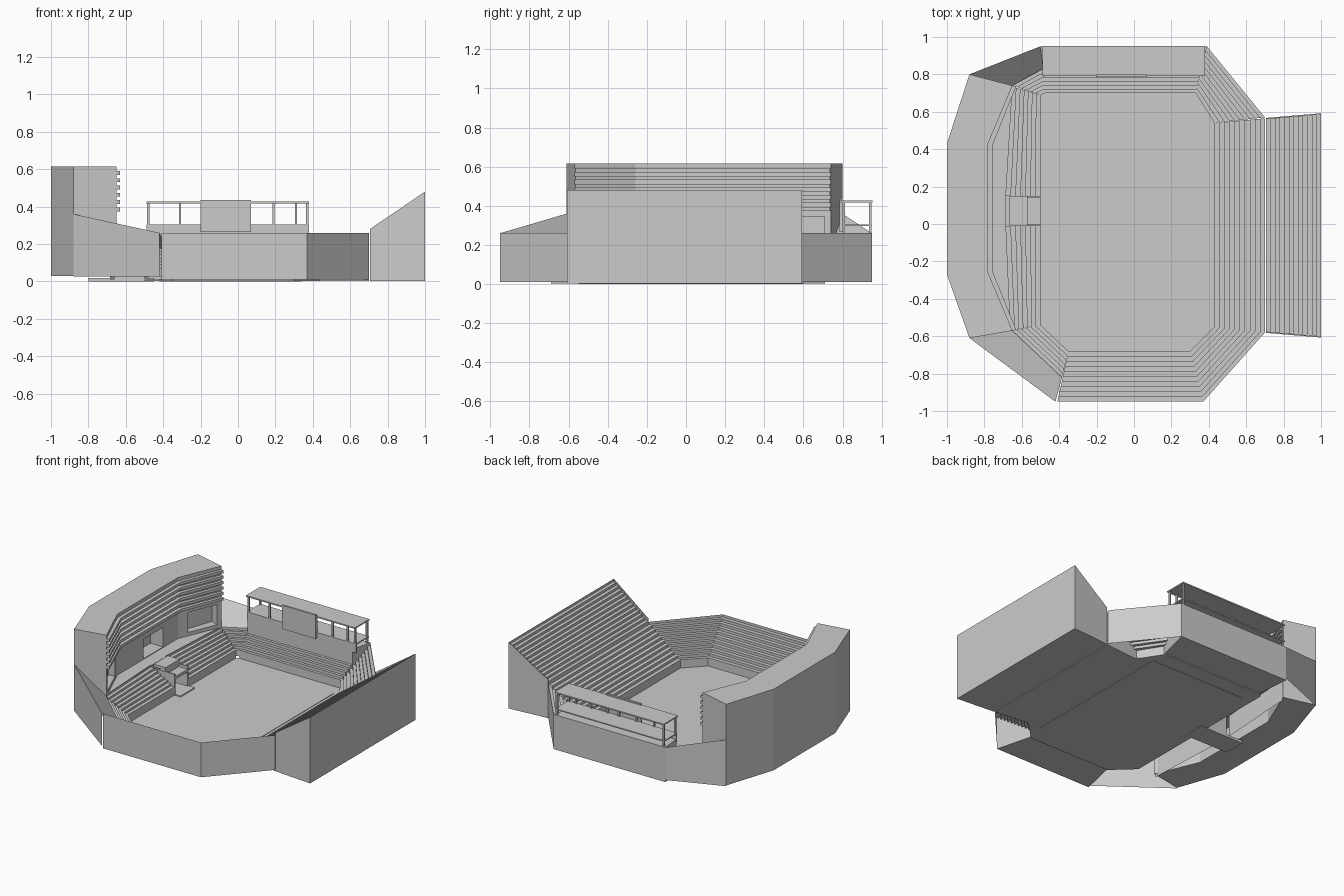
import bpy, bmesh
from mathutils import Vector

if "Cube" in bpy.data.objects:
    bpy.data.objects.remove(bpy.data.objects["Cube"])


def make(name, verts, faces):
    me = bpy.data.meshes.new(name)
    me.from_pydata(verts, [], faces)
    bm = bmesh.new()
    bm.from_mesh(me)
    bmesh.ops.recalc_face_normals(bm, faces=bm.faces)
    bm.to_mesh(me)
    bm.free()
    ob = bpy.data.objects.new(name, me)
    bpy.context.collection.objects.link(ob)
    return ob


def prism(name, pts, z0, z1):
    n = len(pts)
    v = [(x, y, z) for z in (z0, z1) for x, y in pts]
    f = [tuple(range(n)), tuple(range(n, 2 * n))]
    f += [(i, (i + 1) % n, n + (i + 1) % n, n + i) for i in range(n)]
    return make(name, v, f)


def box(name, x0, x1, y0, y1, z0, z1):
    return prism(name, [(x0, y0), (x1, y0), (x1, y1), (x0, y1)], z0, z1)


def stand(name, ins, outs, z0, z1, n, base=0.01, back=None, solid=True):
    """Stepped seating lofted between two end profiles; back = ((x, y, z), (x, y, z)) adds a sloped panel."""
    rows = []
    for k in range(2):
        a, b = Vector(ins[k]), Vector(outs[k])
        row = [(*a, base), (*a, z0)]
        for i in range(1, n + 1):
            p = a.lerp(b, i / n)
            row += [(*p, z0 + (z1 - z0) * (i - 1) / n), (*p, z0 + (z1 - z0) * i / n)]
        if back:
            row.append(back[k])
        row.append((row[-1][0], row[-1][1], base))
        rows.append(row)
    m = len(rows[0])
    f = [(i, i + 1, m + i + 1, m + i) for i in range(m - 1)]
    if solid:
        f += [(m - 1, 0, m, 2 * m - 1), tuple(range(m)), tuple(range(m, 2 * m))]
    return make(name, rows[0] + rows[1], f)


# Ground slab and raised pitch
prism("floor", [(-.5, -.55), (-.35, -.69), (.30, -.69), (.44, -.55),
                (.44, .54), (.33, .71), (-.48, .71), (-.5, .69)], .003, .010)
box("pitch", -.42, .34, -.55, .60, 0, .014)
box("tunnel_floor", -.80, -.45, -.01, .15, 0, .018)

# Right-hand stand: lower and upper tiers with flank walls
stand("right_lower_stand", [(.43, -.55), (.43, .54)], [(.70, -.58), (.70, .565)], .07, .26, 10, .003)
stand("right_upper_stand", [(.705, -.575), (.705, .56)], [(1, -.60), (1, .585)], .265, .48, 12, .003)
for s, ya, yb in ((-1, -.575, -.60), (1, .56, .585)):
    t = .007 * s
    q = [(.705, ya, .003), (1, yb, .003), (1, yb, .48), (.705, ya, .28)]
    v = q + [(x, y + t, z) for x, y, z in q]
    make("right_flank_wall", v, [(0, 1, 2, 3), (4, 5, 6, 7)] +
         [(i, (i + 1) % 4, 4 + (i + 1) % 4, 4 + i) for i in range(4)])

# Front stand and its corners
stand("front_stand", [(-.35, -.68), (.30, -.68)], [(-.41, -.95), (.37, -.95)], .07, .26, 10)
stand("front_right_corner", [(.30, -.68), (.43, -.55)], [(.37, -.95), (.70, -.58)], .07, .26, 10, solid=False)
stand("front_left_corner", [(-.50, -.54), (-.35, -.68)], [(-.65, -.57), (-.385, -.82)], .07, .175, 6, .025,
      ((-.88, -.61, .36), (-.42, -.95, .26)), False)

# Back stand, its terrace and its corners
stand("back_stand", [(-.48, .70), (.33, .70)], [(-.485, .80), (.355, .80)], .07, .17, 5)
prism("back_terrace", [(-.485, .80), (.355, .80), (.39, .95), (-.50, .95)], .01, .26)
stand("back_right_corner", [(.33, .70), (.43, .54)], [(.39, .95), (.70, .57)], .07, .26, 10, solid=False)
stand("back_left_corner", [(-.50, .69), (-.475, .70)], [(-.65, .74), (-.485, .83)], .07, .175, 6, .025,
      ((-.88, .80, .36), (-.50, .95, .26)), False)

# Covered gallery on the back terrace
box("gallery_parapet", -.49, .38, .80, .81, .24, .305)
box("gallery_deck", -.49, .38, .80, .95, .297, .305)
box("gallery_roof", -.49, .38, .79, .953, .417, .426)
for x in (-.48, -.31, -.17, -.03, .06, .19, .31, .37):
    box("gallery_front_post", x - .006, x + .006, .80, .812, .30, .42)
for x in (-.48, .37):
    box("gallery_back_post", x - .006, x + .006, .935, .947, .25, .42)
box("display_board", -.20, .07, .785, .80, .265, .435)

# Left-hand lower stands, entrance bridge and walkway
stand("left_stand_front", [(-.50, -.54), (-.50, -.01)], [(-.66, -.57), (-.685, -.01)], .07, .18, 7, .01, solid=False)
stand("left_stand_back", [(-.50, .15), (-.50, .69)], [(-.685, .15), (-.65, .735)], .07, .18, 7, .01, solid=False)
for y in (-.01, .14):
    box("bridge_side", -.665, -.50, y, y + .01, .01, .16)
box("bridge_top", -.665, -.57, -.01, .15, .17, .19)
box("bridge_landing", -.58, -.50, -.01, .15, .12, .14)
box("bridge_riser", -.58, -.57, -.01, .15, .13, .18)
inner = [(-.65, .74), (-.78, .43), (-.78, -.26), (-.65, -.57)]
prism("walkway", [(-.66, -.57), (-.685, 0), (-.685, .15), (-.65, .735)] + inner[1:3], .165, .175)

# Left-hand main building with recessed openings
outer = [(-.88, -.61), (-1, -.27), (-1, .43), (-.88, .80)]
building = prism("main_building", outer + inner, .03, .615)
cutters = [box("opening_cutter", -.88, -.70, .04, .26, .18, .32),
           prism("opening_cutter", [(-.80, .50), (-.70, .50), (-.62, .69), (-.72, .73)], .20, .345),
           prism("opening_cutter", [(-.80, -.33), (-.70, -.33), (-.62, -.52), (-.72, -.56)], .20, .345)]
for c in cutters:
    c.hide_render = True
    c.display_type = 'WIRE'
    mod = building.modifiers.new("opening", 'BOOLEAN')
    mod.object = c
    mod.solver = 'EXACT'

# Horizontal bands along the inner face of the building
band = [(-.63, .735), (-.755, .425), (-.755, -.255), (-.63, -.565)]
for i in range(6):
    z = .375 + .039 * i
    prism("facade_band", inner + band[::-1], z, z + .02)
